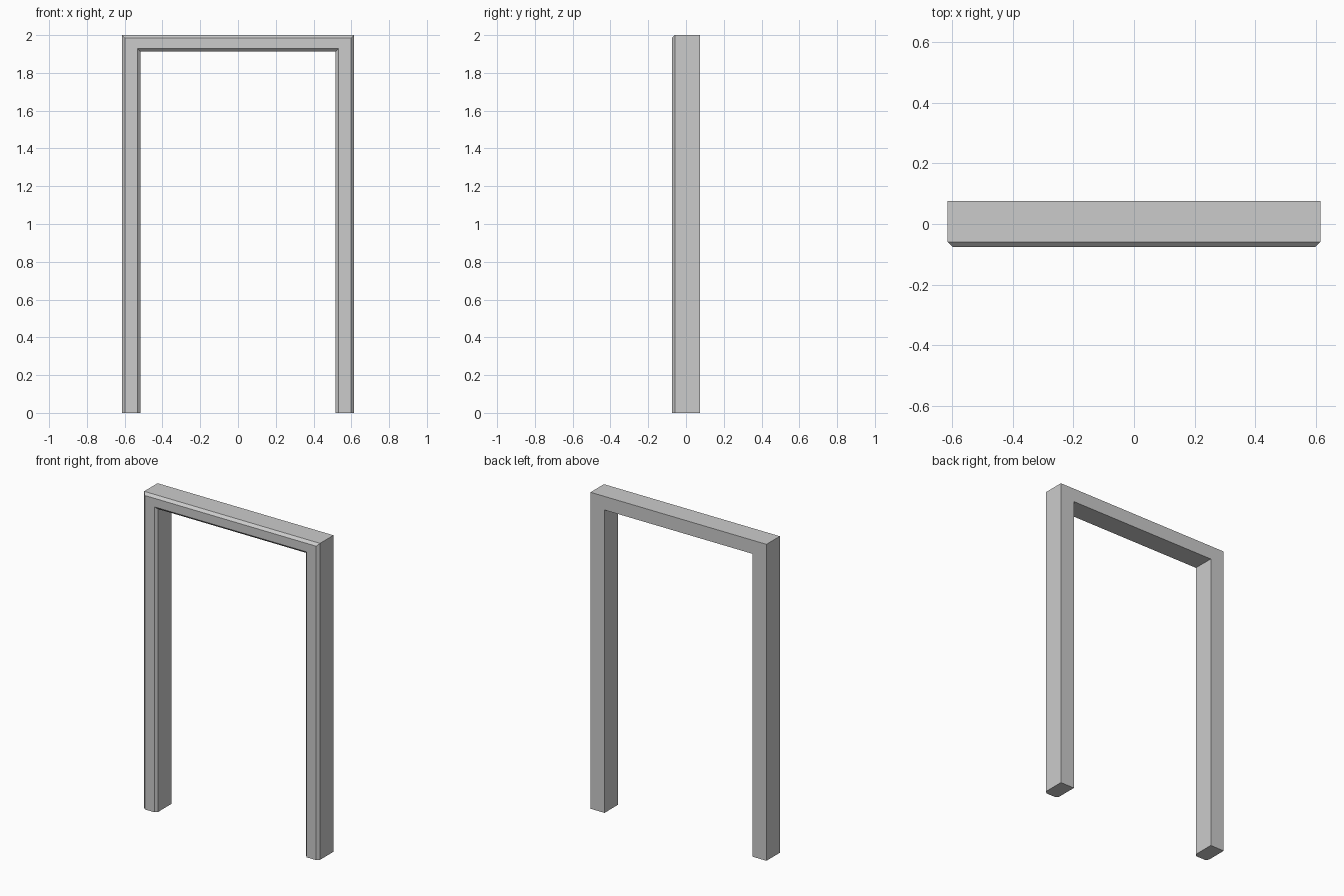
import bpy, bmesh

if "Cube" in bpy.data.objects:
    bpy.data.objects.remove(bpy.data.objects["Cube"])

OUT_X, IN_X = 0.615, 0.517      # outer and inner half widths
TOP, IN_TOP = 2.0, 1.914        # outer and inner heights
HALF_D, CHAMFER = 0.075, 0.016  # half depth, front chamfer

# U-shaped outline of the frame in the front plane
right = [(OUT_X, TOP), (OUT_X, 0), (IN_X, 0), (IN_X, IN_TOP)]
outline = right + [(-x, z) for x, z in reversed(right)]

bm = bmesh.new()
front = bm.faces.new([bm.verts.new((x, -HALF_D, z)) for x, z in outline])

# Extrude to the back
ext = bmesh.ops.extrude_face_region(bm, geom=[front], use_keep_orig=True)
back = [v for v in ext["geom"] if isinstance(v, bmesh.types.BMVert)]
bmesh.ops.translate(bm, verts=back, vec=(0, 2 * HALF_D, 0))
bmesh.ops.recalc_face_normals(bm, faces=bm.faces)

# Chamfer the front edges, leaving the feet flat
edges = [e for e in bm.edges
         if all(v.co.y < 0 for v in e.verts) and any(v.co.z > 0.01 for v in e.verts)]
bmesh.ops.bevel(bm, geom=edges, offset=CHAMFER, offset_type='OFFSET',
                segments=1, profile=0.5, affect='EDGES', clamp_overlap=True)
bmesh.ops.recalc_face_normals(bm, faces=bm.faces)

mesh = bpy.data.meshes.new("door_frame")
bm.to_mesh(mesh)
bm.free()
bpy.context.collection.objects.link(bpy.data.objects.new("door_frame", mesh))
